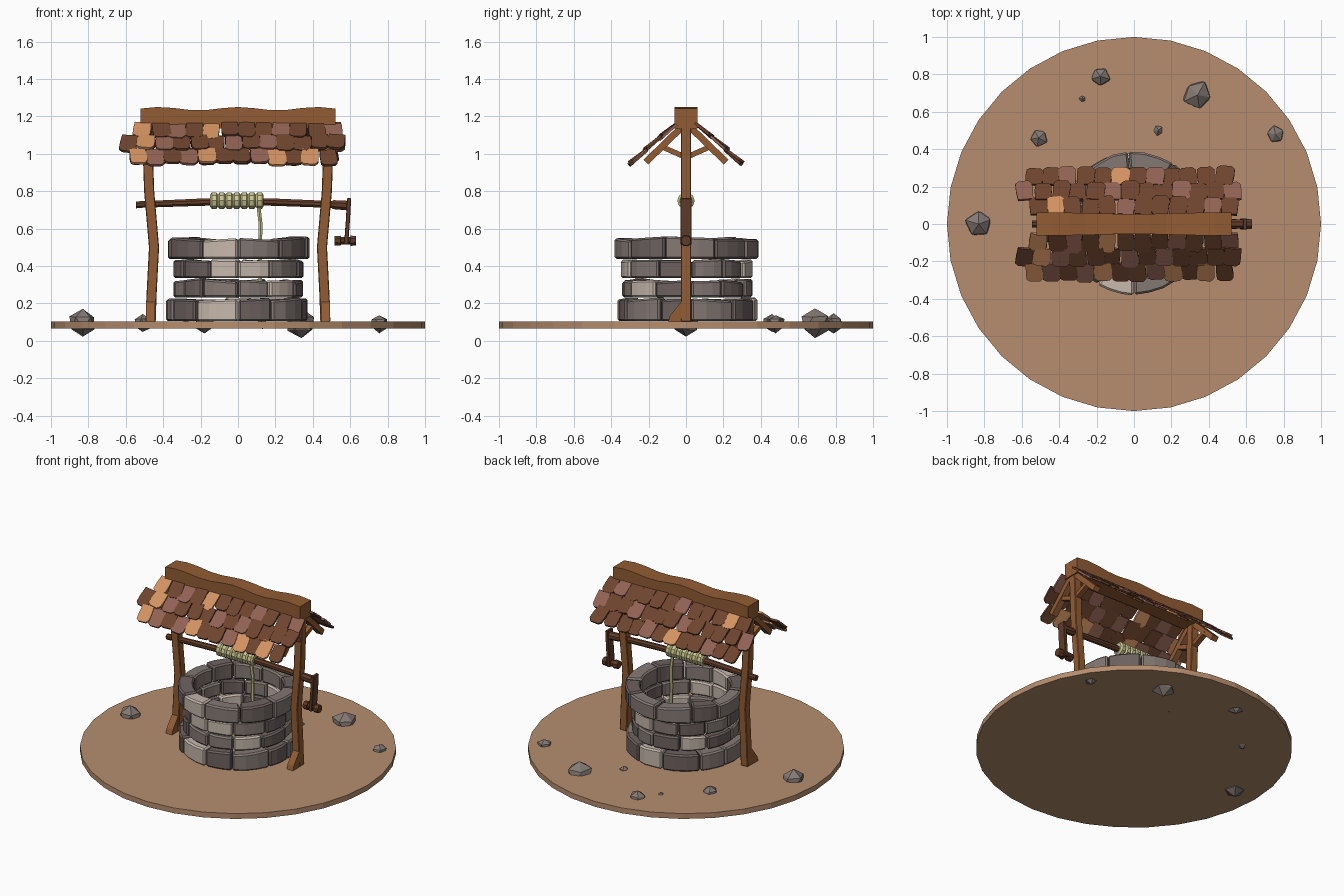
import bpy, bmesh, math, random
from mathutils import Vector, Matrix

if "Cube" in bpy.data.objects:
    bpy.data.objects.remove(bpy.data.objects["Cube"])

random.seed(7)
R = random.uniform


def material(name, rgb):
    m = bpy.data.materials.new(name)
    lin = [((c / 255 + 0.055) / 1.055) ** 2.4 for c in rgb]
    m.diffuse_color = (*lin, 1)
    m.use_nodes = True
    m.node_tree.nodes["Principled BSDF"].inputs["Base Color"].default_value = m.diffuse_color
    return m


M = {k: material(n, c) for k, n, c in [
    ("ground", "earth", (182, 141, 110)),
    ("d", "dark_stone", (108, 97, 95)),
    ("m", "mid_stone", (132, 121, 116)),
    ("l", "light_stone", (198, 184, 172)),
    ("wood", "oak_wood", (146, 92, 52)),
    ("dark", "dark_wood", (98, 60, 40)),
    ("rope", "straw_rope", (205, 200, 145)),
    ("D", "brown_tile", (110, 68, 46)),
    ("P", "mauve_tile", (146, 98, 84)),
    ("O", "orange_tile", (212, 147, 98))]}


def finish(bm, name, mats, bevel=0):
    bmesh.ops.recalc_face_normals(bm, faces=bm.faces)
    me = bpy.data.meshes.new(name)
    bm.to_mesh(me)
    bm.free()
    for k in mats:
        me.materials.append(M[k])
    ob = bpy.data.objects.new(name, me)
    bpy.context.collection.objects.link(ob)
    if bevel:
        b = ob.modifiers.new("worn_edges", "BEVEL")
        b.width, b.segments, b.limit_method = bevel, 1, "ANGLE"
        b.angle_limit = math.radians(45)
    return ob


def sweep(bm, sections, mat=0):
    """Bridge a list of equal-length cross-sections and cap both ends."""
    rings = [[bm.verts.new(p) for p in s] for s in sections]
    faces = [bm.faces.new(rings[0]), bm.faces.new(rings[-1])]
    n = len(rings[0])
    for a, b in zip(rings, rings[1:]):
        faces += [bm.faces.new((a[i], a[(i + 1) % n], b[(i + 1) % n], b[i])) for i in range(n)]
    for f in faces:
        f.material_index = mat


def rect(a, b):
    return [(-a, -b), (a, -b), (a, b), (-a, b)]


def circle(r, n=8):
    return [(r * math.cos(math.tau * (i + .5) / n), r * math.sin(math.tau * (i + .5) / n)) for i in range(n)]


def along(bm, pts, profiles, ref=(0, 1, 0)):
    """Sweep one profile (or one per point) along a path."""
    pts = [Vector(p) for p in pts]
    if not isinstance(profiles[0], list):
        profiles = [profiles] * len(pts)
    secs = []
    for i, p in enumerate(pts):
        t = (pts[min(i + 1, len(pts) - 1)] - pts[max(i - 1, 0)]).normalized()
        side = Vector(ref).cross(t).normalized()
        up = t.cross(side)
        secs.append([p + side * a + up * b for a, b in profiles[i]])
    sweep(bm, secs)


# Round earth base
bm = bmesh.new()
sweep(bm, [[(math.sin(math.tau * i / 32), math.cos(math.tau * i / 32), z) for i in range(32)]
           for z in (0.065, 0.102)])
finish(bm, "earth_base", ["ground"])

# Four courses of wedge stones, colours listed anticlockwise from the front
courses = [(0.105, 0.225, 0.375, "dmdmdldmmdl"),
           (0.232, 0.325, 0.345, "mldmdmdldmdm"),
           (0.335, 0.430, 0.347, "lmdmdlmdmddl"),
           (0.437, 0.548, 0.378, "mdmdmmdmdl")]
for c, (z0, z1, ro, cols) in enumerate(courses):
    bm = bmesh.new()
    n = len(cols)
    cuts = [-math.pi / 2 + math.tau * (i + R(-.17, .17) * (i > 0)) / n for i in range(n)]
    cuts.append(cuts[0] + math.tau)
    for i, col in enumerate(cols):
        a0, a1 = cuts[i] + .008, cuts[i + 1] - .008
        out, lift, tilt = R(-.006, .008), R(-.006, .006), R(-.008, .008)
        secs = []
        for k in range(4):
            a = a0 + (a1 - a0) * k / 3
            o, top = ro + out + R(-.004, .004), z1 + lift + tilt * (k / 1.5 - 1)
            secs.append([(r * math.cos(a), r * math.sin(a) + .005, z)
                         for r, z in ((.285, z0), (o, z0), (o, top), (.285, top))])
        sweep(bm, secs, "dml".index(col))
    finish(bm, f"stone_course_{c + 1}", "dml", .010)

# Loose rocks half sunk in the earth
bm = bmesh.new()
for x, y, r in [(-.83, 0, .08), (.34, .69, .084), (.755, .48, .05), (-.51, .46, .052),
                (-.18, .79, .056), (-.275, .67, .022), (.13, .5, .03)]:
    mat = Matrix.Translation((x, y, .093)) @ Matrix.Rotation(R(0, 6), 4, "Z")
    for v in bmesh.ops.create_icosphere(bm, subdivisions=1, radius=r)["verts"]:
        v.co = mat @ (v.co * R(.85, 1.1))
finish(bm, "loose_rocks", ["m"])

# Crooked posts, front foot wedges, rafters and struts
for s, side in ((-1, "left"), (1, "right")):
    bm = bmesh.new()
    along(bm, [(s * x, 0, z) for x, z in ((.467, .102), (.462, .25), (.449, .50), (.475, .80), (.487, 1.15))],
          rect(.027, .027))
    finish(bm, side + "_post", ["wood"], .004)
    bm = bmesh.new()
    sweep(bm, [[(s * .467 + dx, y, z) for y, z in ((-.022, .102), (-.095, .102), (-.085, .135), (-.022, .215))]
               for dx in (-.024, .024)])
    finish(bm, side + "_foot_wedge", ["wood"])
    bm = bmesh.new()
    for d in (-1, 1):
        along(bm, [(s * .487, d * .03, 1.135), (s * .487, d * .215, .955)], rect(.018, .022), (1, 0, 0))
        along(bm, [(s * .482, d * .01, .985), (s * .482, d * .135, 1.04)], rect(.014, .018), (1, 0, 0))
    finish(bm, side + "_rafters", ["wood"])

# Wavy ridge beam
bm = bmesh.new()
secs = []
for i in range(13):
    x = -.52 + 1.04 * i / 12
    top = 1.241 + .009 * math.cos(math.tau * x / .42)
    w = .061 - .008 * math.cos(x * 3) ** 4
    secs.append([(x, -w, 1.135), (x, w, 1.135), (x, w, top), (x, -w, top)])
sweep(bm, secs)
finish(bm, "ridge_beam", ["wood"])

# Overlapping roof tiles, three rows on each slope
slope = math.radians(43)
for s, side in ((-1, "front"), (1, "back")):
    bm = bmesh.new()
    last = ""
    for row, (x0, count, y, z) in enumerate([(-.555, 12, .045, 1.155), (-.625, 13, .125, 1.09),
                                             (-.585, 12, .205, 1.015)]):
        w = .0925
        for i in range(count):
            a = slope + R(-.09, .03) - .04
            down = Vector((0, s * math.cos(a), -math.sin(a)))
            nrm = Vector((0, s * math.sin(a), math.cos(a)))
            org = Vector((x0 + w * (i + .5), s * y, z + R(-.004, .006)))
            turn, L, hw = R(-.13, .13), R(.112, .128), w * R(.49, .54)
            shape = [(-hw * .9, 0), (hw * .9, 0), (hw, L * .5), (hw * .98, L * .84), (hw * .6, L),
                     (-hw * .6, L * .98), (-hw * .98, L * .86), (-hw, L * .5)]
            ct, st = math.cos(turn), math.sin(turn)
            secs = [[org + Vector((u * ct - v * st, 0, 0)) + down * (u * st + v * ct) + nrm * h
                     for u, v in shape] for h in (0, .014)]
            col = random.choice([k for k in "DDDPO" if k != last or k == "D"])
            last = col
            sweep(bm, secs, "DPO".index(col))
    finish(bm, side + "_roof_tiles", "DPO")

# Windlass shaft with thicker ends
bm = bmesh.new()
along(bm, [(-.545, 0, .727), (-.515, 0, .728), (-.51, 0, .729), (-.2, 0, .741), (0, 0, .745), (.2, 0, .741),
           (.50, 0, .729), (.51, 0, .728), (.60, 0, .722)],
      [circle(r) for r in (.02, .02, .019, .021, .021, .021, .02, .026, .028)])
finish(bm, "windlass_shaft", ["dark"])

# Crank arm and handle
bm = bmesh.new()
along(bm, [(.594, 0, .763), (.588, 0, .65), (.578, 0, .515)], rect(.011, .030))
finish(bm, "crank_arm", ["dark"], .003)
bm = bmesh.new()
along(bm, [(x, 0, .535) for x in (.517, .548, .55, .60, .602, .632)],
      [circle(r) for r in (.027, .029, .021, .021, .030, .027)])
finish(bm, "crank_handle", ["dark"])

# Rope coils and hanging rope
bm = bmesh.new()
for i in range(7):
    x = -.128 + i * .0405
    along(bm, [(x + d, 0, .749) for d in (-.021, -.012, .012, .021)],
          [circle(r, 10) for r in (.034, .046, .046, .034)])
finish(bm, "rope_coils", ["rope"])
bm = bmesh.new()
along(bm, [(.108, -.01, .74), (.112, -.012, .70), (.121, -.008, .62), (.117, -.006, .5), (.118, -.005, .30)],
      circle(.012, 6))
finish(bm, "hanging_rope", ["rope"])
